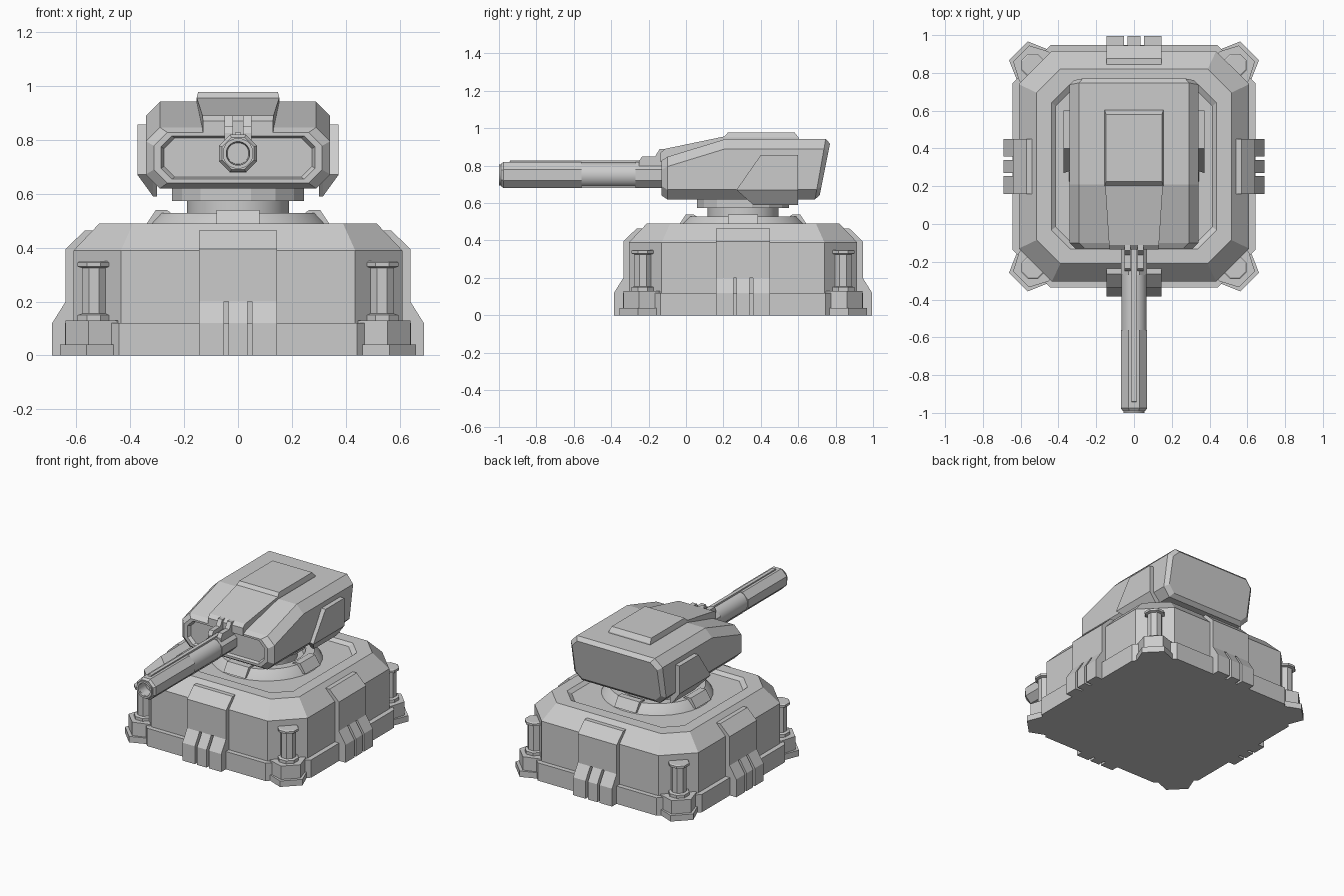
import bpy, bmesh, math
from mathutils import Vector, Matrix

if "Cube" in bpy.data.objects:
    bpy.data.objects.remove(bpy.data.objects["Cube"])

CY = 0.305                      # centre of the base along y
BASE = Matrix.Translation((0, CY, 0))


def loft(name, rings, mat=Matrix.Identity(4), smooth=False):
    """Skin a list of equal-length point rings and cap both ends."""
    bm = bmesh.new()
    vs = [[bm.verts.new(mat @ Vector(p)) for p in r] for r in rings]
    n = len(rings[0])
    for a, b in zip(vs, vs[1:]):
        for i in range(n):
            j = (i + 1) % n
            bm.faces.new((a[i], a[j], b[j], b[i]))
    bm.faces.new(vs[0][::-1])
    bm.faces.new(vs[-1])
    bmesh.ops.recalc_face_normals(bm, faces=bm.faces)
    me = bpy.data.meshes.new(name)
    bm.to_mesh(me)
    bm.free()
    ob = bpy.data.objects.new(name, me)
    bpy.context.collection.objects.link(ob)
    if smooth:
        bpy.context.view_layer.objects.active = ob
        ob.select_set(True)
        bpy.ops.object.shade_smooth_by_angle(angle=math.radians(28))
        ob.select_set(False)
    return ob


def octo(hx, hz, c):
    """Rectangle with cut corners, as 2D points."""
    return [(hx - c, -hz), (hx, -hz + c), (hx, hz - c), (hx - c, hz),
            (-hx + c, hz), (-hx, hz - c), (-hx, -hz + c), (-hx + c, -hz)]


def circle(r, n):
    return [(r * math.cos(2 * math.pi * (i + .5) / n),
             r * math.sin(2 * math.pi * (i + .5) / n)) for i in range(n)]


def stack(name, levels, n, mat, smooth=False):
    """Turned part: (radius, height) levels along local z."""
    return loft(name, [[(x, y, z) for x, y in circle(r, n)] for r, z in levels], mat, smooth)


def slab(name, profile, x0, x1, mat=Matrix.Identity(4)):
    """Profile of (y, z) extruded along x."""
    return loft(name, [[(x, y, z) for y, z in profile] for x in (x0, x1)], mat)


# Base: plinth and chamfered body with a recessed deck
def square_rings(levels):
    return [[(x, y, z) for x, y in octo(h, h, c)] for h, c, z in levels]


loft("plinth", square_rings([(.642, .2, 0), (.642, .2, .12), (.61, .175, .12)]), BASE)
loft("base_body", square_rings([(.61, .175, .1), (.61, .175, .39), (.515, .125, .49),
                                (.437, .1, .49), (.415, .095, .47)]), BASE)

# Four sides: armour panel, three ribs and a collar lug
for k in range(4):
    m = BASE @ Matrix.Rotation(k * math.pi / 2, 4, 'Z')
    slab("side_panel", [(-.55, .2), (-.64, .2), (-.64, .395), (-.57, .463), (-.54, .463)],
         -.145, .145, m)
    for a, b in ((-.145, -.052), (-.035, .035), (.052, .145)):
        slab("side_rib", [(-.6, 0), (-.69, 0), (-.69, .12), (-.64, .2), (-.6, .2)], a, b, m)
    slab("collar_lug", [(-.25, .48), (-.345, .48), (-.305, .54), (-.265, .54), (-.25, .53)],
         -.08, .08, m)

# Four corners: stepped foot and column
for k in range(4):
    m = BASE @ Matrix.Rotation(math.pi / 4 + k * math.pi / 2, 4, 'Z')

    def foot(d, w0, w1, z):
        return [(.68, -w0, z), (.75, -w0, z), (d, -w1, z), (d, w1, z), (.75, w0, z), (.68, w0, z)]
    loft("corner_foot", [foot(.866, .12, .07, 0), foot(.866, .12, .07, .04),
                         foot(.845, .11, .06, .04), foot(.845, .11, .06, .13)], m)
    stack("corner_column", [(.066, .12), (.066, .15), (.048, .155), (.048, .325),
                            (.066, .33), (.066, .345), (.058, .35)], 8,
          m @ Matrix.Translation((.757, 0, 0)))

# Turning ring, neck and turret bearing
stack("turning_collar", [(.345, .465), (.33, .49), (.295, .528), (.24, .528),
                         (.225, .49)], 32, BASE, True)
stack("neck", [(.19, .47), (.19, .6)], 32, BASE, True)
stack("bearing_plate", [(.25, .573), (.25, .64)], 16, BASE)


# Turret hull, lofted from front recess to slanted back
def section(yb, yt, h, zb, zt, c):
    zc, hz = (zb + zt) / 2, (zt - zb) / 2
    return [(x, yb + (yt - yb) * (z + hz) / (2 * hz), zc + z) for x, z in octo(h, hz, c)]


loft("turret_hull", [
    section(-.11, -.11, .275, .662, .808, .04),
    section(-.13, -.13, .285, .655, .815, .04),
    section(-.13, -.13, .312, .64, .828, .05),
    section(-.10, -.10, .342, .62, .847, .052),
    section(.21, .21, .342, .62, .942, .052),
    section(.69, .747, .342, .62, .942, .052),
    section(.715, .77, .317, .643, .918, .045)])

# Turret side armour
for s in (-1, 1):
    rings = []
    for x, zlow in ((.30, .59), (.315, .59), (.373, .67)):
        y_low = .27 if zlow == .67 else .36
        rings.append([(s * x, y_low, zlow), (s * x, .27 + (y_low - .27) * .2, .67 + .001),
                      (s * x, .40, .857), (s * x, .60, .857), (s * x, .60, zlow)])
    loft("turret_side_plate", rings)


# Roof hood running into the raised roof plate
def box_ring(y, h, z0, z1):
    return [(-h, y, z0), (h, y, z0), (h, y, z1), (-h, y, z1)]


loft("roof_hood", [box_ring(-.135, .13, .82, .87), box_ring(-.112, .132, .82, .89),
                   box_ring(.205, .153, .90, .956)])
loft("roof_plate", [[(sx * h, y, z) for sx, y in ((-1, y0), (1, y0), (1, y1), (-1, y1))]
                    for h, y0, y1, z in ((.155, .2, .605, .93), (.155, .2, .602, .95),
                                         (.148, .225, .58, .978))])

# Gun: octagonal sleeves, round middle, hollow muzzle
GUN = Matrix.Translation((0, 0, .75)) @ Matrix.Rotation(math.pi / 2, 4, 'X')
R = .0755
stack("barrel_root", [(R, .05), (R, .27)], 8, GUN)
stack("barrel_middle", [(.068, .25), (.068, .58)], 24, GUN, True)
stack("barrel_sleeve", [(R, .56), (R, .975), (.064, .99), (.045, .99), (.045, .9)], 8, GUN)
stack("muzzle_ring", [(.046, .92), (.057, .92), (.057, 1.0), (.044, 1.0), (.04, .925)], 24, GUN, True)
slab("barrel_keel", [(-.56, .68), (-.56, .73), (-.25, .73), (-.25, .68)], -.031, .031)

# Rail and paired brackets on top of the gun
slab("barrel_rail", [(-.95, .80), (-.94, .828), (-.12, .828), (-.12, .80)], -.012, .012)
for s in (-1, 1):
    slab("barrel_bracket", [(-.25, .79), (-.25, .825), (-.235, .85), (-.165, .85), (-.14, .89),
                            (-.10, .89), (-.10, .79)], s * .018, s * .05)
